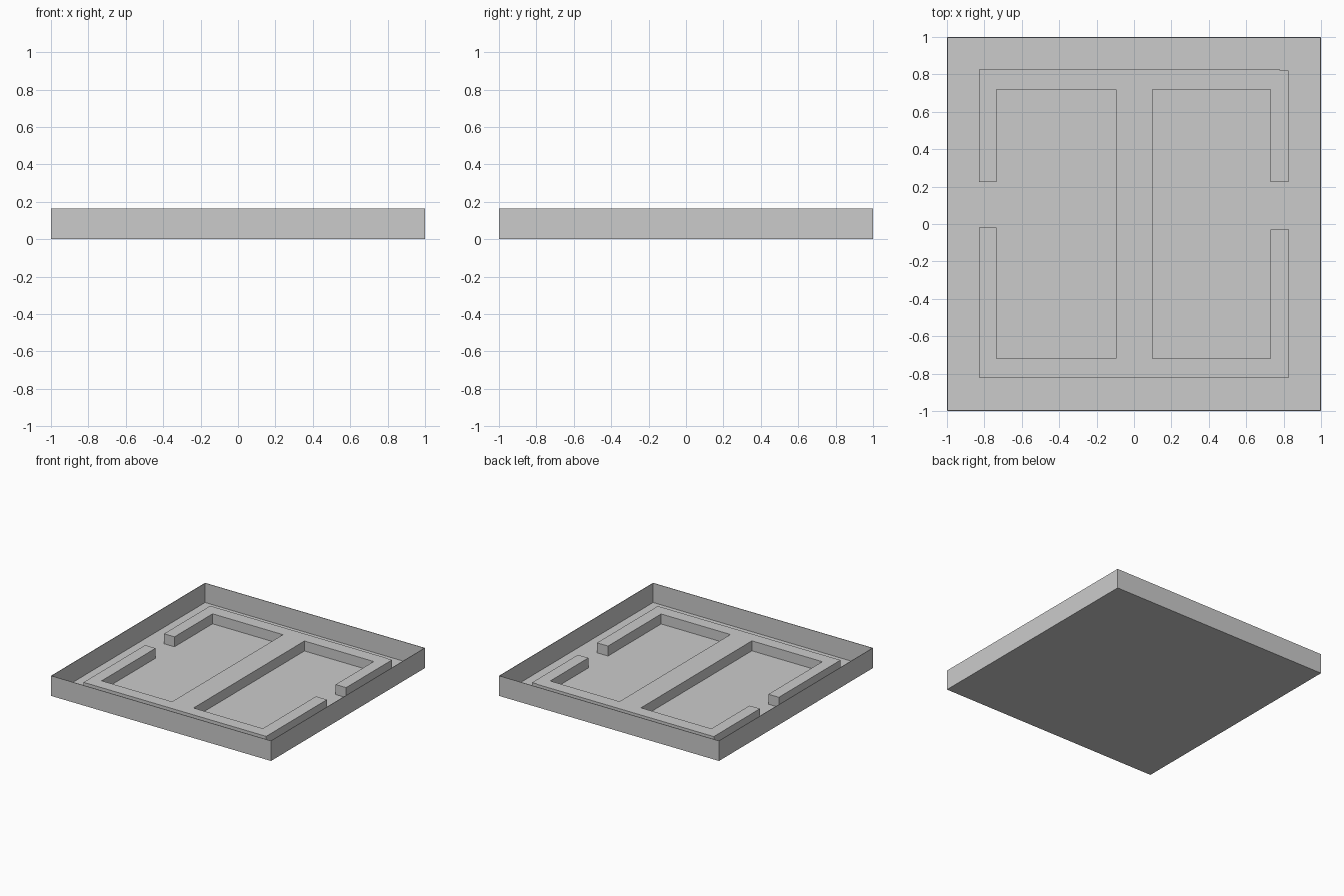
import bpy, bmesh

if "Cube" in bpy.data.objects:
    bpy.data.objects.remove(bpy.data.objects["Cube"])

WALL = 0.006      # sheet thickness of the tray
HEIGHT = 0.165    # rim height
RAISED = 0.088    # top of the raised rib


def finish(name, bm):
    bmesh.ops.recalc_face_normals(bm, faces=bm.faces)
    mesh = bpy.data.meshes.new(name)
    bm.to_mesh(mesh)
    bm.free()
    obj = bpy.data.objects.new(name, mesh)
    bpy.context.collection.objects.link(obj)
    return obj


def extrude_outline(name, points, z0, z1):
    bm = bmesh.new()
    face = bm.faces.new([bm.verts.new((x, y, z0)) for x, y in points])
    new = bmesh.ops.extrude_face_region(bm, geom=[face], use_keep_orig=True)["geom"]
    for v in new:
        if isinstance(v, bmesh.types.BMVert):
            v.co.z = z1
    return finish(name, bm)


# Thin-walled square tray: a box whose top is inset and sunk to the floor
bm = bmesh.new()
bmesh.ops.create_cube(bm, size=1)
for v in bm.verts:
    v.co.x *= 2
    v.co.y *= 2
    v.co.z = (v.co.z + 0.5) * HEIGHT
top = max(bm.faces, key=lambda f: f.calc_center_median().z)
bmesh.ops.inset_region(bm, faces=[top], thickness=WALL)
sunk = bmesh.ops.extrude_discrete_faces(bm, faces=[top])["faces"][0]
for v in sunk.verts:
    v.co.z = WALL
bmesh.ops.remove_doubles(bm, verts=bm.verts, dist=1e-5)
finish("tray", bm)

# Raised rib: two brackets joined by a central bar, with gaps at the sides
rib = [
    (-0.83, 0.825), (0.78, 0.825), (0.78, 0.82), (0.825, 0.82),
    (0.825, 0.225), (0.73, 0.225), (0.73, 0.72), (0.10, 0.72),
    (0.10, -0.72), (0.73, -0.72), (0.73, -0.03), (0.83, -0.03),
    (0.83, -0.82), (-0.83, -0.82), (-0.83, -0.02), (-0.735, -0.02),
    (-0.735, -0.72), (-0.095, -0.72), (-0.095, 0.72), (-0.735, 0.72),
    (-0.735, 0.225), (-0.83, 0.225),
]
extrude_outline("raised_rib", rib, WALL, RAISED)
